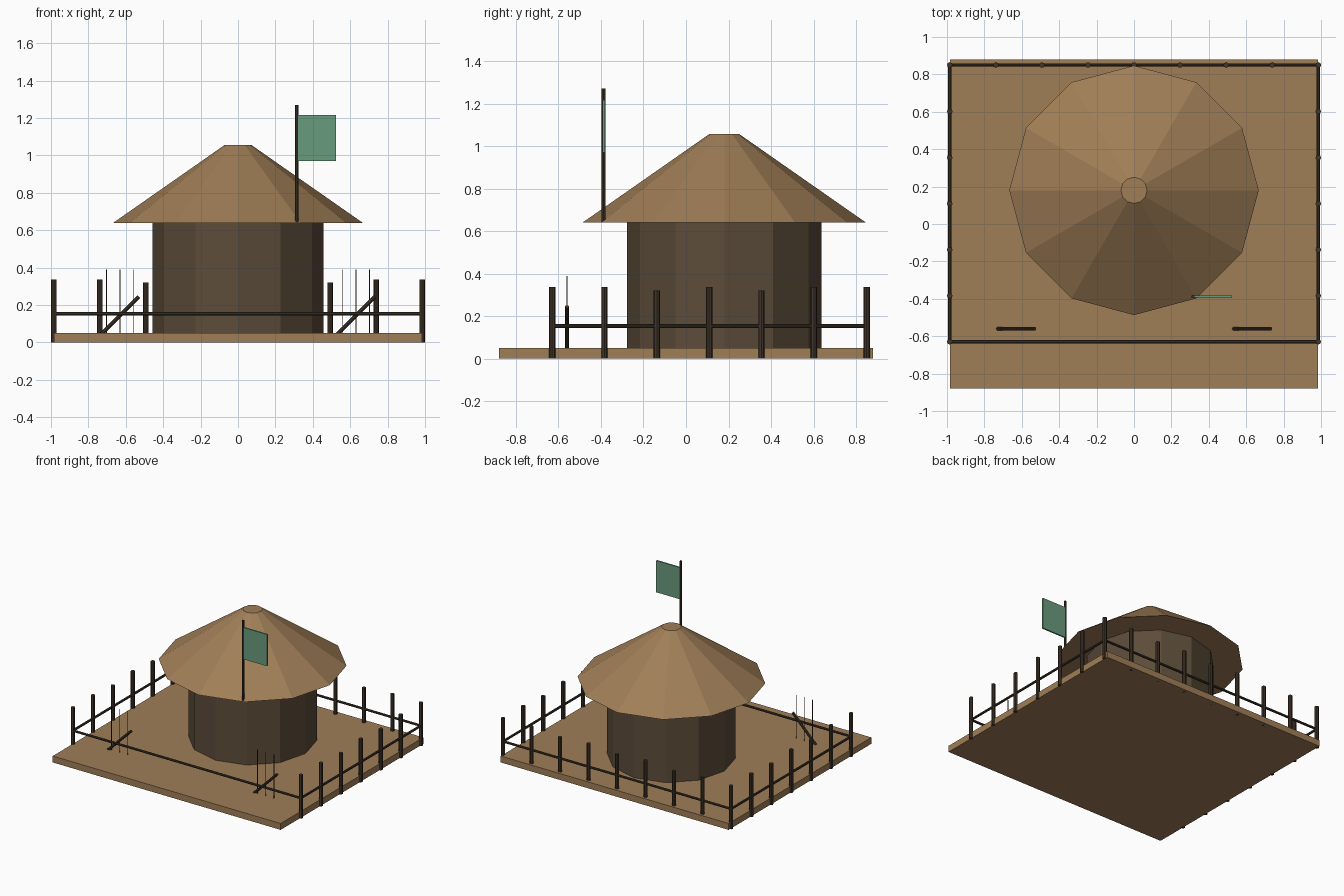
import bpy
import math
from mathutils import Vector

if "Cube" in bpy.data.objects:
    bpy.data.objects.remove(bpy.data.objects["Cube"])


def material(name, rgb):
    m = bpy.data.materials.new(name)
    m.diffuse_color = (*rgb, 1)
    m.use_nodes = True
    m.node_tree.nodes["Principled BSDF"].inputs["Base Color"].default_value = m.diffuse_color
    return m


TAN = material("straw tan", (0.352, 0.209, 0.095))
WALL = material("wall brown", (0.107, 0.072, 0.042))
WOOD = material("dark wood", (0.052, 0.036, 0.023))
GREEN = material("flag green", (0.141, 0.328, 0.205))


def box(name, lo, hi, mat):
    lo, hi = Vector(lo), Vector(hi)
    bpy.ops.mesh.primitive_cube_add(size=1, location=(lo + hi) / 2)
    o = bpy.context.object
    o.name, o.scale = name, hi - lo
    o.data.materials.append(mat)
    return o


def rod(name, a, b, r, mat, sides=8, r2=None):
    """Straight cylinder (or cone frustum) from point a to point b."""
    a, b = Vector(a), Vector(b)
    d = b - a
    bpy.ops.mesh.primitive_cone_add(vertices=sides, radius1=r,
                                    radius2=r if r2 is None else r2,
                                    depth=d.length, location=(a + b) / 2)
    o = bpy.context.object
    o.rotation_euler = d.to_track_quat('Z', 'Y').to_euler()
    o.name = name
    o.data.materials.append(mat)
    return o


# Ground slab
box("base", (-0.985, -0.88, 0), (0.985, 0.88, 0.05), TAN)

# Hut: twelve-sided wall and frustum roof
HY = 0.18
for name, z0, z1, r, r2, mat in (("hut_wall", 0.04, 0.645, 0.457, 0.457, WALL),
                                 ("roof", 0.64, 1.057, 0.667, 0.07, TAN)):
    o = rod(name, (0, HY, z0), (0, HY, z1), r, mat, 12, r2)
    o.rotation_euler = (0, 0, 0)

# Fence posts, slightly uneven heights
X, YF, YB, STEP = 0.985, -0.63, 0.85, 0.2463


def post(name, x, y, i):
    rod(name, (x, y, 0), (x, y, 0.32 if i % 2 == 0 and i else 0.337), 0.015, WOOD)


for i in range(9):
    post("back_post", -X + i * STEP, YB, min(i, 8 - i))
for side in (-1, 1):
    for i in range(6):
        post("side_post", side * X, YF + i * STEP, i)

# Fence rails
corners = [(-X, YF), (X, YF), (X, YB), (-X, YB)]
for i, name in enumerate(("front_rail", "right_rail", "back_rail", "left_rail")):
    a, b = corners[i], corners[(i + 1) % 4]
    rod(name, (*a, 0.153), (*b, 0.153), 0.009, WOOD)

# Weapon racks: slanted beam with three thin upright spears
for cx in (-0.63, 0.632):
    rod("rack_beam", (cx - 0.1, -0.56, 0.045), (cx + 0.1, -0.56, 0.245), 0.01, WOOD)
    for dx in (-0.072, 0, 0.07):
        rod("spear", (cx + dx, -0.56, 0.05), (cx + dx, -0.56, 0.39), 0.003, WOOD, 6)

# Flag on its pole at the eave
rod("flag_pole", (0.315, -0.388, 0.645), (0.315, -0.388, 1.27), 0.009, WOOD)
box("flag", (0.32, -0.394, 0.97), (0.525, -0.382, 1.217), GREEN)
